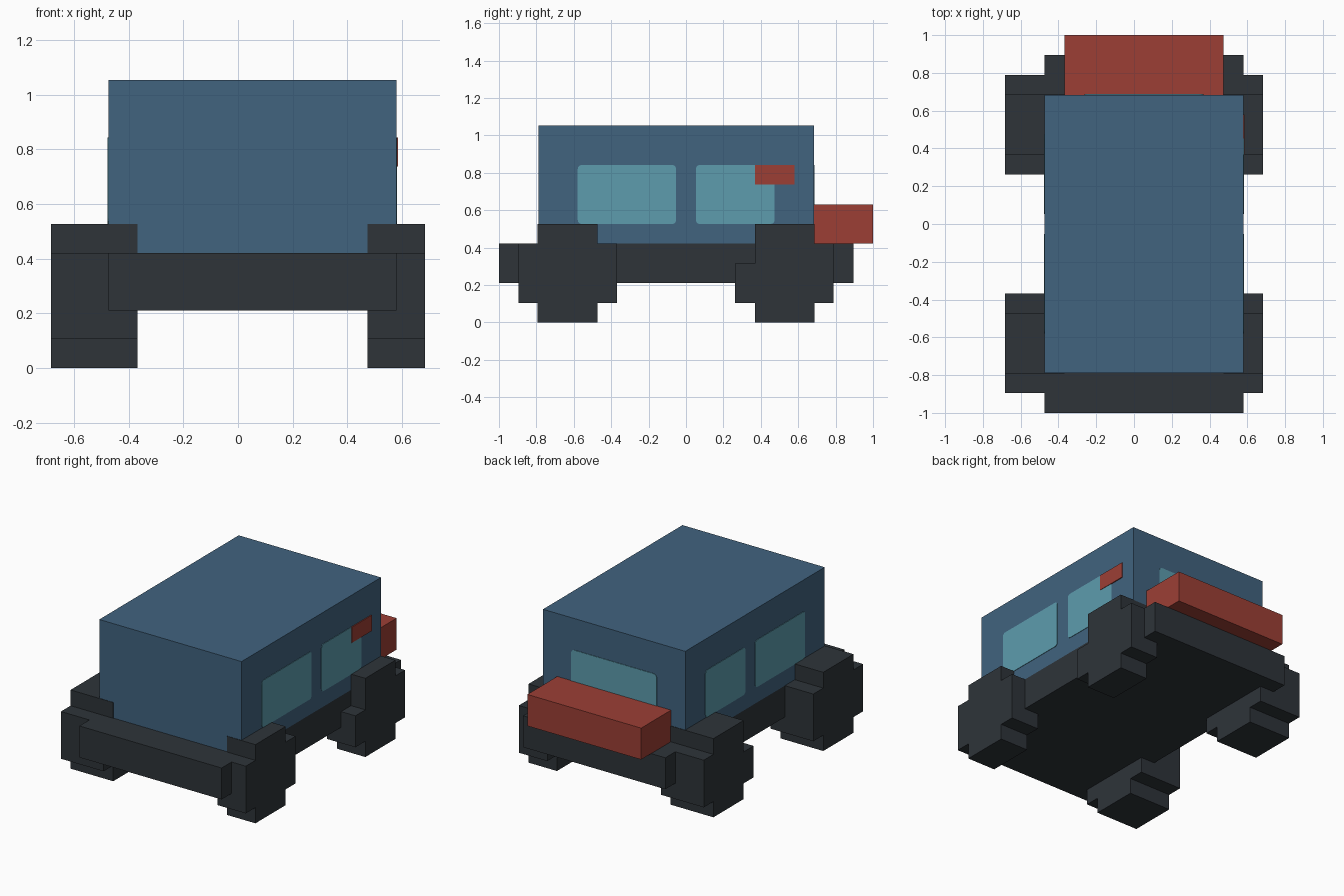
import bpy, bmesh
from mathutils import Vector

if "Cube" in bpy.data.objects:
    bpy.data.objects.remove(bpy.data.objects["Cube"])

U = 2 / 19      # one grid block
E = 0.03        # small overlap in blocks, avoids coplanar faces


def material(name, rgb):
    col = [((c / 255 + 0.055) / 1.055) ** 2.4 for c in rgb] + [1]
    m = bpy.data.materials.new(name)
    m.use_nodes = True
    m.diffuse_color = col
    bsdf = m.node_tree.nodes["Principled BSDF"]
    bsdf.inputs["Base Color"].default_value = col
    bsdf.inputs["Roughness"].default_value = 0.8
    return m


BLUE = material("body blue", (65, 99, 127))
DARK = material("dark grey", (46, 52, 57))
GLASS = material("window teal", (93, 156, 174))
RED = material("red", (156, 63, 53))


def finish(name, bm, mat):
    bmesh.ops.recalc_face_normals(bm, faces=bm.faces[:])
    bmesh.ops.scale(bm, vec=(U, U, U), verts=bm.verts[:])
    me = bpy.data.meshes.new(name)
    bm.to_mesh(me)
    bm.free()
    me.materials.append(mat)
    ob = bpy.data.objects.new(name, me)
    bpy.context.collection.objects.link(ob)
    return ob


def box(name, lo, hi, mat, round_axis=None, radius=0.2):
    """Box between two corners in blocks; optionally rounds edges along one axis."""
    bm = bmesh.new()
    bmesh.ops.create_cube(bm, size=1)
    lo, hi = Vector(lo), Vector(hi)
    for v in bm.verts:
        v.co = (lo + hi) / 2 + v.co * (hi - lo)
    if round_axis is not None:
        edges = [e for e in bm.edges
                 if all(abs(e.verts[0].co[a] - e.verts[1].co[a]) < 1e-5
                        for a in range(3) if a != round_axis)]
        bmesh.ops.bevel(bm, geom=edges, offset=radius, segments=3,
                        profile=0.5, affect='EDGES')
    return finish(name, bm, mat)


def wheel(name, x0, x1, profile):
    """Stepped wheel: side profile extruded across its width."""
    bm = bmesh.new()
    face = bm.faces.new([bm.verts.new((x0, y, z)) for y, z in profile])
    ext = bmesh.ops.extrude_face_region(bm, geom=[face])["geom"]
    verts = [g for g in ext if isinstance(g, bmesh.types.BMVert)]
    bmesh.ops.translate(bm, vec=(x1 - x0, 0, 0), verts=verts)
    return finish(name, bm, DARK)


def stepped_profile(y, front_top, back_top, grow_front, grow_back):
    """Cross outline, five blocks long from y, with shoulder heights per end."""
    a, b = y + 1 - grow_front, y + 4 + grow_back
    return [(a, 0), (b, 0), (b, 1), (y + 5, 1), (y + 5, back_top), (b, back_top),
            (b, 5), (a, 5), (a, front_top), (y, front_top), (y, 1), (a, 1)]


# Main masses
box("body", (-4.5, -7.5, 4), (5.5, 6.5, 10), BLUE)
box("chassis", (-4.5, -9.5, 2), (5.5, 8.5, 4), DARK)
box("rear_box", (-3.5, 6.5, 4), (4.5, 9.5, 6), RED)

# Wheels
front = stepped_profile(-8.5, 4, 4, E, 0)
rear = stepped_profile(2.5, 3, 4, 0, E)
for side, x0, x1 in (("left", 4.5, 6.5), ("right", -6.5, -3.5)):
    wheel("front_wheel_" + side, x0, x1, front)
    wheel("rear_wheel_" + side, x0, x1, rear)

# Side windows
for side, x in (("left", 5.5), ("right", -4.5)):
    for end, y0, y1 in (("front", -5.5, -0.5), ("rear", 0.5, 4.5)):
        box(f"{end}_window_{side}", (x - E, y0, 5), (x + E, y1, 8), GLASS, 0)

# Back window and side lamp
box("back_window", (-2.5, 6.5 - E, 5), (3.5, 6.5 + E, 8), GLASS, 1)
box("side_lamp", (5.5, 3.5, 7), (5.5 + 2 * E, 5.5, 8), RED)
